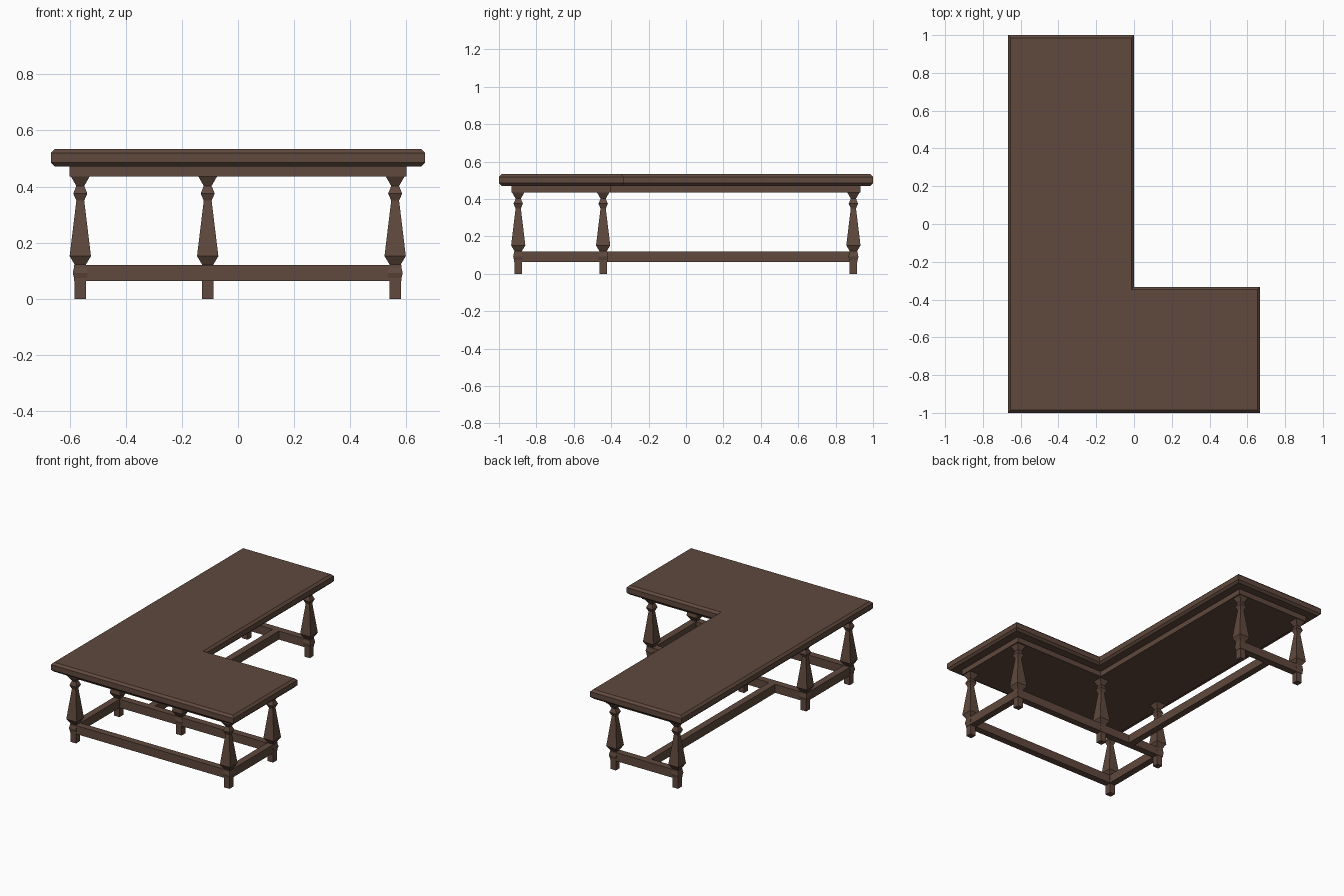
import bpy

if "Cube" in bpy.data.objects:
    bpy.data.objects.remove(bpy.data.objects["Cube"])

wood = bpy.data.materials.new("dark_wood")
wood.diffuse_color = (0.115, 0.066, 0.047, 1)
wood.use_nodes = True
wood.node_tree.nodes["Principled BSDF"].inputs["Base Color"].default_value = wood.diffuse_color


def loft(name, rings):
    """Closed flat-shaded solid through rings of equal point count."""
    n = len(rings[0])
    verts = [p for ring in rings for p in ring]
    faces = [tuple(reversed(range(n))), tuple(range(len(verts) - n, len(verts)))]
    for r in range(len(rings) - 1):
        for i in range(n):
            a, b = r * n + i, r * n + (i + 1) % n
            faces.append((a, b, b + n, a + n))
    mesh = bpy.data.meshes.new(name)
    mesh.from_pydata(verts, [], faces)
    mesh.materials.append(wood)
    obj = bpy.data.objects.new(name, mesh)
    bpy.context.collection.objects.link(obj)
    return obj


def l_ring(z, d):
    """L-shaped outline at height z, inset by d."""
    w = 0.667
    return [(-w + d, -1 + d, z), (w - d, -1 + d, z), (w - d, -0.333 - d, z),
            (-d, -0.333 - d, z), (-d, 1 - d, z), (-w + d, 1 - d, z)]


def rect_ring(x0, x1, y0, y1, z):
    return [(x0, y0, z), (x1, y0, z), (x1, y1, z), (x0, y1, z)]


# Chamfered L-shaped top and the slab under it
loft("table_top", [l_ring(0.471, 0.014), l_ring(0.485, 0),
                   l_ring(0.519, 0), l_ring(0.533, 0.014)])
loft("apron", [l_ring(0.436, 0.067), l_ring(0.472, 0.067)])

# Square turned legs: (height, half width)
PROFILE = [(0, 0.02), (0.064, 0.02), (0.092, 0.027), (0.122, 0.02),
           (0.152, 0.038), (0.35, 0.014), (0.375, 0.025),
           (0.402, 0.014), (0.437, 0.034)]
XL, XM, XR = -0.562, -0.108, 0.56
YF, YM, YB = -0.897, -0.443, 0.895
for x, y in [(XL, YF), (XR, YF), (XL, YM), (XM, YM), (XR, YM), (XL, YB), (XM, YB)]:
    loft("leg", [rect_ring(x - h, x + h, y - h, y + h, z) for z, h in PROFILE])


# Stretcher rails between the legs
def rail(name, x0, y0, x1, y1, h=0.0225):
    loft(name, [rect_ring(x0 - h, x1 + h, y0 - h, y1 + h, z) for z in (0.064, 0.12)])


XC = (XL + XM) / 2
rail("front_stretcher", XL, YF, XR, YF)
rail("middle_stretcher", XL, YM, XR, YM)
rail("back_stretcher", XL, YB, XM, YB)
rail("left_stretcher", XL, YF, XL, YM)
rail("right_stretcher", XR, YF, XR, YM)
rail("long_stretcher", XC, YM, XC, YB)
